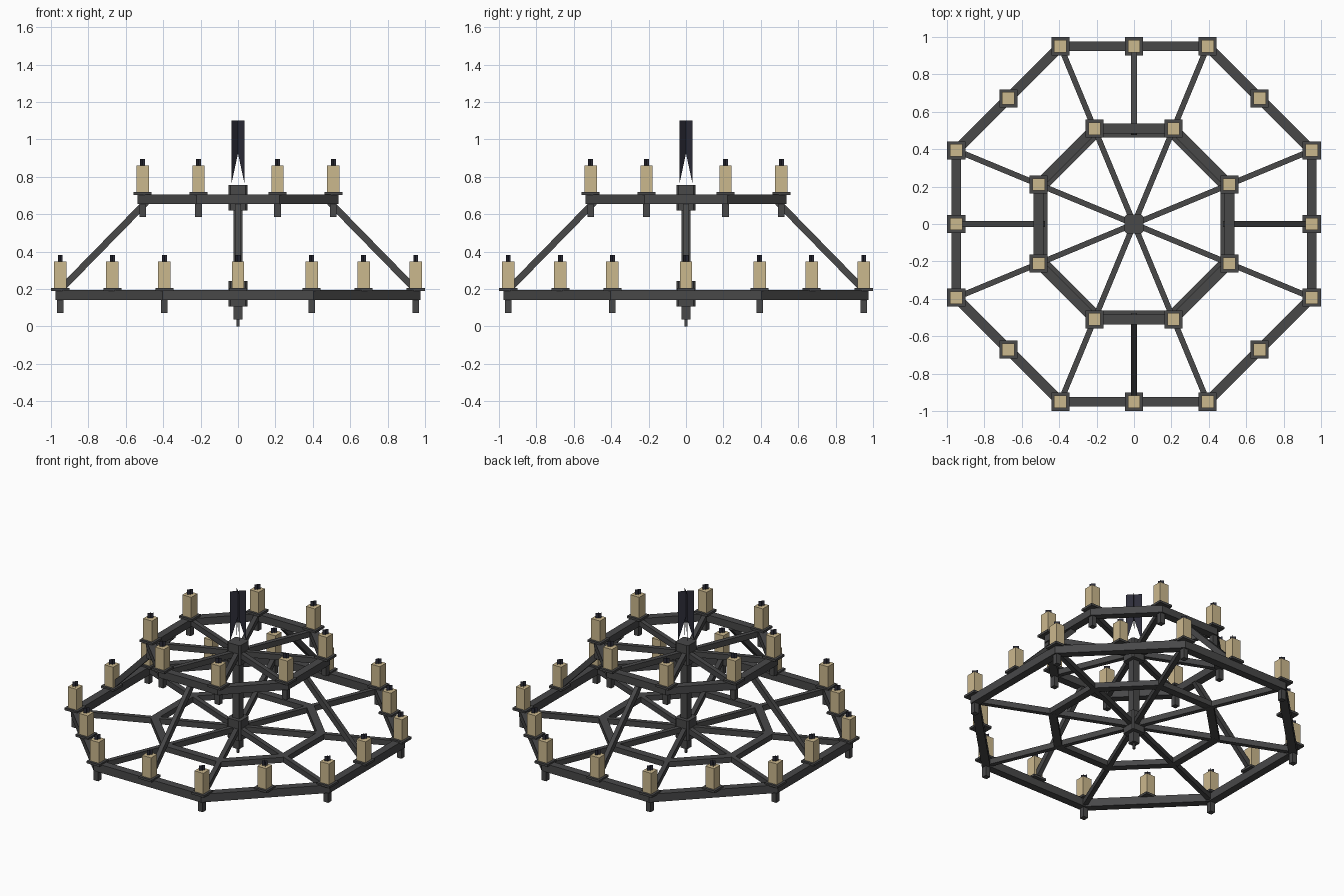
import bpy, bmesh, math
from mathutils import Vector, Matrix

cube = bpy.data.objects.get("Cube")
if cube:
    bpy.data.objects.remove(cube, do_unlink=True)


def material(name, rgb):
    m = bpy.data.materials.new(name)
    m.use_nodes = True
    color = (*rgb, 1)
    m.diffuse_color = color
    bsdf = m.node_tree.nodes["Principled BSDF"]
    bsdf.inputs["Base Color"].default_value = color
    bsdf.inputs["Roughness"].default_value = 0.8
    return m


IRON = material("dark iron", (0.065, 0.065, 0.066))
WAX = material("tan wax", (0.60, 0.48, 0.27))
NAVY = material("dark navy", (0.026, 0.027, 0.042))
APO = math.cos(math.pi / 8)          # apothem of an octagon of radius 1


def finish(name, bm, mat):
    mesh = bpy.data.meshes.new(name)
    bm.to_mesh(mesh)
    bm.free()
    mesh.materials.append(mat)
    ob = bpy.data.objects.new(name, mesh)
    bpy.context.collection.objects.link(ob)
    return ob


def add_box(bm, x, y, z0, z1, w):
    """Square upright block of width w centred on x, y."""
    m = Matrix.Translation((x, y, (z0 + z1) / 2)) @ Matrix.Diagonal((w, w, z1 - z0, 1))
    return bmesh.ops.create_cube(bm, size=1, matrix=m)["verts"]


def add_beam(bm, a, b, width, height):
    """Rectangular bar between two points, its width kept level."""
    a, b = Vector(a), Vector(b)
    d = (b - a).normalized()
    side = Vector((0, 0, 1)).cross(d).normalized()
    rot = Matrix((d, side, d.cross(side))).transposed().to_4x4()
    m = Matrix.Translation((a + b) / 2) @ rot @ Matrix.Diagonal(((b - a).length, width, height, 1))
    bmesh.ops.create_cube(bm, size=1, matrix=m)


def octagon(apothem):
    r = apothem / APO
    return [(r * math.cos((i + 0.5) * math.pi / 4), r * math.sin((i + 0.5) * math.pi / 4))
            for i in range(8)]


def ring(name, apothem, width, z0, z1):
    """Mitred octagonal frame."""
    bm = bmesh.new()
    h = width / 2
    loops = [[bm.verts.new((x, y, z)) for x, y in octagon(a)]
             for a, z in ((apothem + h, z0), (apothem + h, z1),
                          (apothem - h, z1), (apothem - h, z0))]
    for k in range(4):
        p, q = loops[k], loops[(k + 1) % 4]
        for i in range(8):
            j = (i + 1) % 8
            bm.faces.new((p[i], p[j], q[j], q[i]))
    finish(name, bm, IRON)


def spokes(name, apothem, z, width, height):
    bm = bmesh.new()
    for x, y in octagon(apothem):
        add_beam(bm, (0, 0, z), (x, y, z), width, height)
    finish(name, bm, IRON)


def candles(tier, spots, z, pegs):
    """Trays, wax blocks, crossed flat wicks, and pegs under the corners."""
    trays, wax, wicks, feet = (bmesh.new() for _ in range(4))
    for x, y in spots:
        add_box(trays, x, y, z - 0.005, z + 0.010, 0.097)
        add_box(wax, x, y, z + 0.010, z + 0.152, 0.066)
        for s in (1, -1):
            h = 0.013
            wicks.faces.new([wicks.verts.new((x + u * h, y + u * s * h, z + v))
                             for u, v in ((-1, 0.152), (1, 0.152), (1, 0.186), (-1, 0.186))])
    for x, y in pegs:
        add_box(feet, x, y, z - 0.123, z - 0.02, 0.035)
    finish(tier + "_candle_trays", trays, IRON)
    finish(tier + "_candles", wax, WAX)
    finish(tier + "_wicks", wicks, NAVY)
    finish(tier + "_pegs", feet, IRON)


def hub(name, z0, z1):
    """Square block with chamfered upright edges."""
    bm = bmesh.new()
    add_box(bm, 0, 0, z0, z1, 0.1)
    upright = [e for e in bm.edges if abs(e.verts[0].co.z - e.verts[1].co.z) > 0.01]
    bmesh.ops.bevel(bm, geom=upright, offset=0.01, segments=1, affect='EDGES')
    finish(name, bm, IRON)


# Octagonal frames and spokes
ring("lower_outer_ring", 0.95, 0.052, 0.14, 0.195)
ring("lower_inner_ring", 0.487, 0.05, 0.15, 0.187)
ring("upper_ring", 0.51, 0.052, 0.655, 0.705)
spokes("lower_spokes", 0.95, 0.168, 0.03, 0.038)
spokes("upper_spokes", 0.51, 0.68, 0.03, 0.038)

# Slanted struts joining the tiers
struts = bmesh.new()
for i in range(4):
    c, s = round(math.cos(i * math.pi / 2)), round(math.sin(i * math.pi / 2))
    add_beam(struts, (0.49 * c, 0.49 * s, 0.665), (0.955 * c, 0.955 * s, 0.19), 0.03, 0.036)
finish("slanted_struts", struts, IRON)

# Central column, hubs and bottom finial
hub("upper_hub", 0.62, 0.757)
hub("lower_hub", 0.107, 0.243)
post = bmesh.new()
add_box(post, 0, 0, 0.24, 0.625, 0.05)
finish("central_post", post, IRON)
finial = bmesh.new()
add_box(finial, 0, 0, 0.037, 0.11, 0.05)
add_box(finial, 0, 0, 0.0, 0.04, 0.014)
finish("bottom_finial", finial, IRON)

# Candles on the corners, and on the side midpoints of the lower ring
outer, inner = octagon(0.95), octagon(0.51)
middles = [((x + outer[i - 1][0]) / 2, (y + outer[i - 1][1]) / 2)
           for i, (x, y) in enumerate(outer)]
candles("lower", outer + middles, 0.195, outer)
candles("upper", inner, 0.708, inner)

# Hanging strap: two crossed sheets, each split into two points at the bottom
strap = bmesh.new()
for s in (1, -1):
    for side in (1, -1):
        strap.faces.new([strap.verts.new((u * side * 0.036, u * side * s * 0.036, z))
                         for u, z in ((0, 0.925), (1, 0.757), (1, 1.1), (0, 1.1))])
finish("hanging_strap", strap, NAVY)
